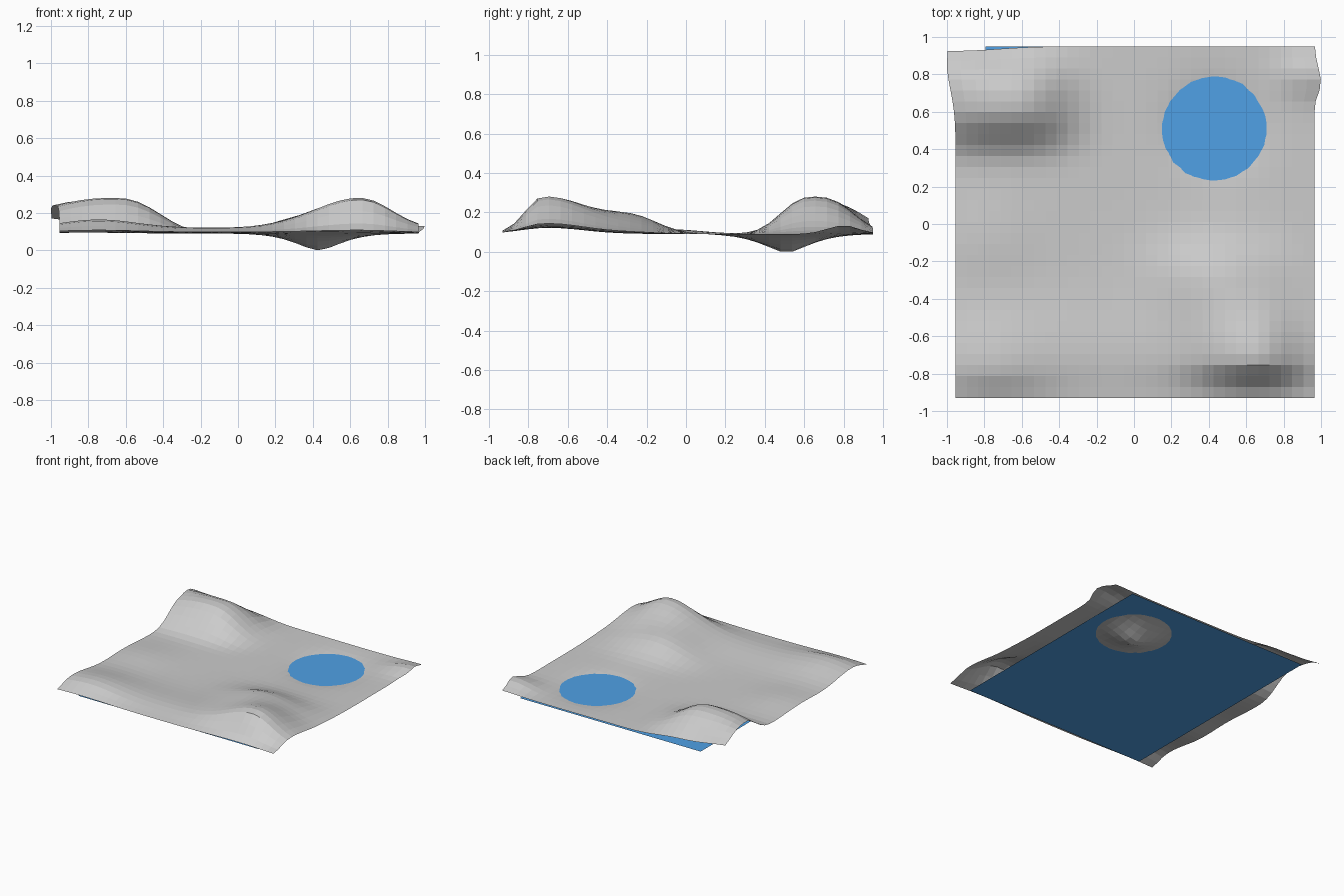
import bpy, bmesh, math

if "Cube" in bpy.data.objects:
    bpy.data.objects.remove(bpy.data.objects["Cube"])


def material(name, rgb):
    m = bpy.data.materials.new(name)
    m.diffuse_color = (*rgb, 1)
    m.use_nodes = True
    m.node_tree.nodes["Principled BSDF"].inputs["Base Color"].default_value = m.diffuse_color
    return m


def bump(x, y, cx, cy, h, left, right, front, back, p=2.0):
    """Smooth hill with its own width on each side."""
    dx, dy = x - cx, y - cy
    u = abs(dx) / (left if dx < 0 else right)
    v = abs(dy) / (front if dy < 0 else back)
    return h * math.exp(-u ** p - v ** p)


# centre x, y, height, widths left / right / front / back, falloff
HILLS = [
    (-0.66, 0.65, 0.19, 0.50, 0.30, 0.21, 0.25, 2.5),   # back left ridge
    (-1.02, 0.90, 0.06, 0.20, 0.20, 0.15, 0.20, 2.0),   # back left corner
    (0.66, -0.73, 0.155, 0.32, 0.23, 0.12, 0.30, 2.0),  # front right mound
    (0.42, -0.29, 0.095, 0.30, 0.35, 0.30, 0.20, 2.0),  # right shoulder
    (0.00, -0.70, 0.03, 2.50, 2.50, 0.20, 0.25, 2.0),   # long front swell
    (-0.75, -0.78, 0.05, 0.30, 0.30, 0.12, 0.30, 2.0),  # front left mound
    (-0.80, -0.10, 0.025, 0.30, 0.25, 0.25, 0.25, 2.0),  # left swell
    (0.93, 0.80, 0.045, 0.15, 0.20, 0.12, 0.11, 2.0),   # back right bump
]


def height(x, y):
    z = 0.09 + sum(bump(x, y, *h) for h in HILLS)
    r = math.hypot(x - 0.43, y - 0.51)
    return max(0.0, z - 0.096 * math.exp(-(r / 0.17) ** 1.5))  # pond basin


def grid_object(name, x0, x1, y0, y1, n, mat, shape=None):
    bm = bmesh.new()
    bmesh.ops.create_grid(bm, x_segments=n, y_segments=n, size=1)
    for v in bm.verts:
        v.co.x = x0 + (v.co.x + 1) / 2 * (x1 - x0)
        v.co.y = y0 + (v.co.y + 1) / 2 * (y1 - y0)
        shape(v.co)
    me = bpy.data.meshes.new(name)
    bm.to_mesh(me)
    bm.free()
    me.materials.append(mat)
    ob = bpy.data.objects.new(name, me)
    bpy.context.collection.objects.link(ob)
    return ob


def terrain_shape(co):
    x, y = co.x, co.y
    co.z = height(x, y)
    # the edges swell outward where the hills reach them
    co.x -= bump(x, y, -0.96, 0.86, 0.046, 0.1, 0.12, 0.2, 0.3)
    co.x += bump(x, y, 0.965, 0.75, 0.035, 0.08, 0.08, 0.07, 0.12)
    co.y -= bump(x, y, -0.95, 0.95, 0.025, 0.3, 0.3, 0.1, 0.1)


def water_shape(co):
    co.z = 0.078


# hilly ground sheet
grid_object("terrain", -0.954, 0.965, -0.93, 0.95, 32,
            material("stone grey", (0.6, 0.6, 0.6)), terrain_shape)
# flat water sheet showing through the basin
grid_object("water", -0.795, 0.81, -0.89, 0.95, 1,
            material("water blue", (0.08, 0.356, 0.79)), water_shape)
